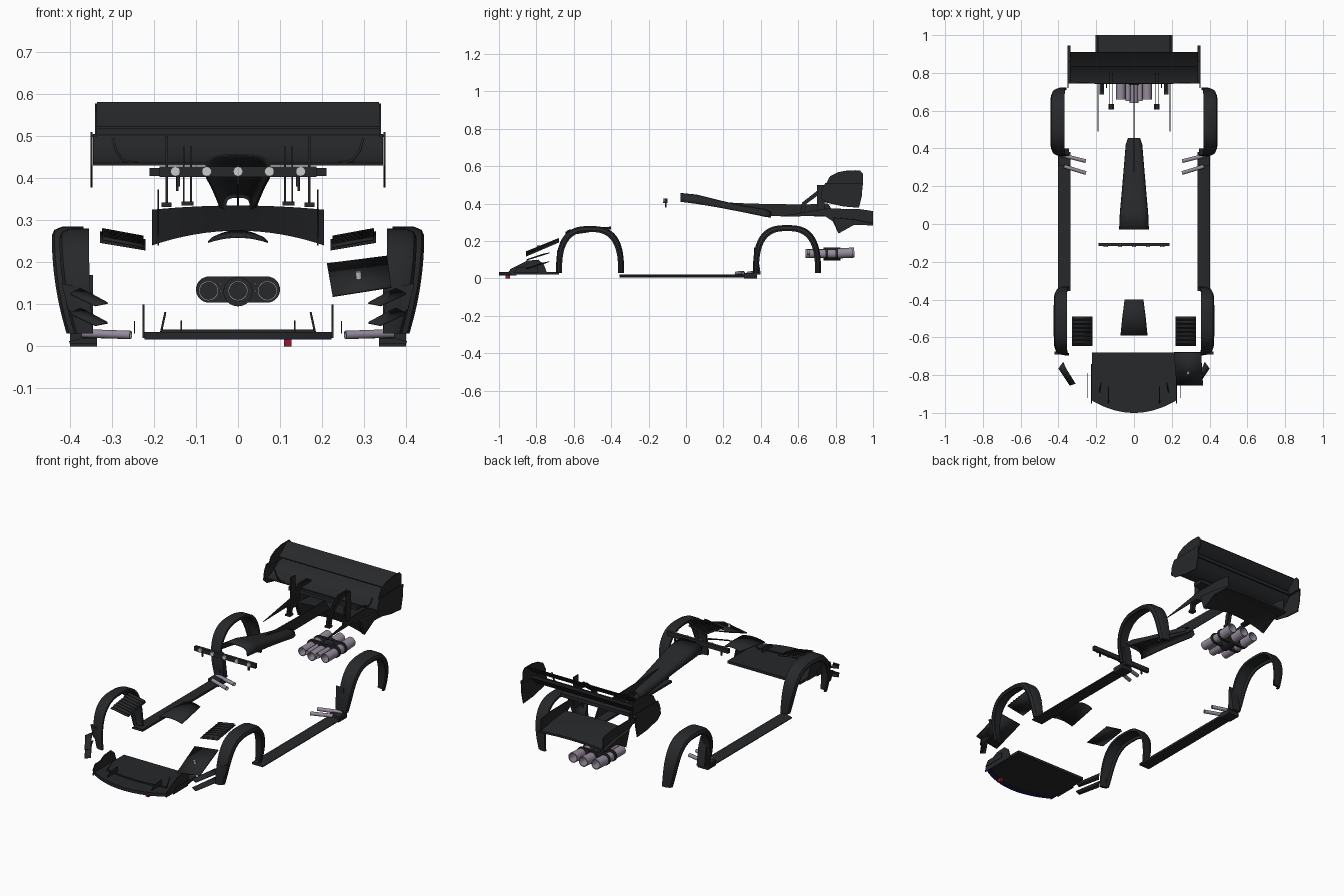
import bpy, bmesh
from math import sin, cos, pi, copysign
from mathutils import Vector

if "Cube" in bpy.data.objects:
    bpy.data.objects.remove(bpy.data.objects["Cube"])


def material(name, rgb):
    m = bpy.data.materials.new(name)
    m.diffuse_color = (*rgb, 1)
    m.use_nodes = True
    m.node_tree.nodes["Principled BSDF"].inputs["Base Color"].default_value = m.diffuse_color
    return m


DARK = material("carbon", (0.02, 0.021, 0.023))
PIPE = material("titanium", (0.30, 0.26, 0.33))
WHITE = material("lamp_white", (0.8, 0.8, 0.8))
RED = material("red", (0.3, 0.01, 0.02))
BLUE = material("navy", (0.01, 0.015, 0.08))


def mesh(name, verts, faces, mat=DARK, mirror=False, thick=0, smooth=True):
    me = bpy.data.meshes.new(name)
    me.from_pydata([tuple(v) for v in verts], [], faces)
    bm = bmesh.new()
    bm.from_mesh(me)
    bmesh.ops.recalc_face_normals(bm, faces=bm.faces)
    bm.to_mesh(me)
    bm.free()
    ob = bpy.data.objects.new(name, me)
    bpy.context.collection.objects.link(ob)
    me.materials.append(mat)
    if thick:
        s = ob.modifiers.new("Solidify", "SOLIDIFY")
        s.thickness, s.offset = thick, 0
    if mirror:
        ob.modifiers.new("Mirror", "MIRROR").use_mirror_merge = False
    if smooth:
        bpy.ops.object.select_all(action="DESELECT")
        ob.select_set(True)
        bpy.context.view_layer.objects.active = ob
        bpy.ops.object.shade_smooth_by_angle(angle=0.6)
    return ob


def loft(name, rings, closed=True, caps=True, wrap=False, **kw):
    n, m = len(rings[0]), len(rings)
    verts = [v for r in rings for v in r]
    faces = [(i * n + j, i * n + (j + 1) % n, (i + 1) % m * n + (j + 1) % n, (i + 1) % m * n + j)
             for i in range(m if wrap else m - 1) for j in range(n if closed else n - 1)]
    if closed and caps and not wrap:
        faces += [tuple(range(n)), tuple(range((m - 1) * n, m * n))]
    return mesh(name, verts, faces, **kw)


def prism(name, pts, axis, a, b, **kw):
    put = {"x": lambda p, d: (d, *p), "y": lambda p, d: (p[0], d, p[1]), "z": lambda p, d: (*p, d)}[axis]
    return loft(name, [[put(p, d) for p in pts] for d in (a, b)], **kw)


def box(name, x, y, z, **kw):
    return prism(name, [(x[0], y[0]), (x[1], y[0]), (x[1], y[1]), (x[0], y[1])], "z", *z, **kw)


def ring(c, d, r, n=20):
    q = Vector(d).to_track_quat("Z", "Y")
    return [Vector(c) + q @ Vector((r * cos(2 * pi * i / n), r * sin(2 * pi * i / n), 0)) for i in range(n)]


def rod(name, p, q, r, **kw):
    d = Vector(q) - Vector(p)
    return loft(name, [ring(p, d, r), ring(q, d, r)], **kw)


def pipe(name, p, q, r, **kw):
    d = Vector(q) - Vector(p)
    return loft(name, [ring(p, d, r), ring(q, d, r), ring(q, d, r * .85), ring(p, d, r * .85)],
                wrap=True, mat=PIPE, **kw)


# Wheel arch flares: a lipped section swept round a squarish arch
def arch(name, cy, a, top, x0, x1):
    rings = []
    for i in range(33):
        t = pi * i / 32
        c, s = copysign(abs(cos(t)) ** .72, cos(t)), sin(t) ** .72
        w = (1 - s) ** 2
        xi, xo = x0 - .01 * w, x1 - .035 * w
        sec = [(xi, 0), (xo - .025, 0), (xo - .006, -.008), (xo, -.022), (xo - .004, -.032),
               (xo - .012, -.032), (xo - .016, -.018), (xi, -.012)]
        rings.append([(x, cy + (a + d) * c, .03 + (top - .03 + d) * s) for x, d in sec])
    loft(name, rings, mirror=True)


arch("front_fender_flare", -.513, .182, .28, .355, .425)
arch("rear_fender_flare", .54, .182, .285, .368, .443)
prism("rear_flare_foot", [(.358, .02), (.40, .02), (.385, .12), (.365, .17)], "x", .345, .392, mirror=True)
prism("front_flare_gill", [(.375, .14), (.42, .15), (.405, .09), (.375, .06)], "y", -.69, -.675, mirror=True)

# Side skirts with turned-up edge, end feet and side exhausts
prism("side_skirt", [(.335, .006), (.40, .006), (.402, .012), (.37, .02), (.335, .018)],
      "y", -.355, .38, mirror=True)
box("skirt_rear_foot", (.335, .40), (.31, .38), (0, .03), mirror=True)
pipe("side_exhaust_rear", (.255, .333, .027), (.385, .365, .031), .01, mirror=True)
pipe("side_exhaust_front", (.255, .27, .027), (.37, .305, .031), .01, mirror=True)

# Front splitter with bowed nose
nose = [(.222 * k / 8, -1 + .065 * (k / 8) ** 2) for k in range(-8, 9)]
prism("splitter", nose + [(.222, -.68), (-.222, -.68)], "z", .02, .034)
prism("splitter_blue_edge", nose + [(x, y + .03) for x, y in reversed(nose)], "z", .0165, .02, mat=BLUE)
prism("splitter_end_plate", [(-.95, .02), (-.94, .05), (-.85, .095), (-.79, .10), (-.76, .075), (-.74, .02)],
      "x", .223, .227, mirror=True)
prism("splitter_outer_fin", [(-.92, .03), (-.90, .06), (-.79, .06), (-.79, .03)], "x", .245, .248, mirror=True)
prism("splitter_strake", [(-.95, .034), (-.93, .055), (-.86, .062), (-.86, .034)], "x", .133, .137, mirror=True)
rod("splitter_stay", (.183, -.89, .034), (.173, -.84, .08), .0025, mirror=True)
loft("splitter_lip", [[(x, -.905 + .02 * (x / .18) ** 2 + dy, z) for dy, z in
                      ((0, .034), (.008, .034), (.008, .04), (0, .04))] for x in [.18 * k / 8 for k in range(-8, 9)]])
box("tow_hook", (.11, .127), (-.965, -.94), (0, .02), mat=RED)

# Dive planes, two on each front corner
for nm, z in (("upper", .115), ("lower", .068)):
    pts = [(.30, -.83, z - .012), (.345, -.85, z - .022), (.335, -.79, z + .002), (.39, -.77, z + .005),
           (.365, -.73, z + .025), (.30, -.83, z - .008)]
    mesh(nm + "_dive_plane", [(.31, -.845, z - .012), (.34, -.855, z - .018), (.40, -.765, z + .01),
                              (.375, -.73, z + .022), (.36, -.765, z + .015)], [(0, 1, 2, 3, 4)],
         thick=.004, mirror=True)

# Headlight cover on one side
mesh("headlight_cover", [(.225, -.855, .12), (.365, -.855, .142), (.355, -.68, .213), (.212, -.68, .195)],
     [(0, 1, 2, 3)], thick=.006)
rod("headlight_fastener", (.288, -.785, .158), (.286, -.79, .178), .007, mat=WHITE)

# Hood louvres and centre vent
mesh("hood_louvre_panel", [(.22, -.645, .23), (.328, -.645, .248), (.328, -.49, .272), (.22, -.49, .253)],
     [(0, 1, 2, 3)], thick=.004, mirror=True)
for i in range(7):
    y, z = -.635 + .021 * i, .236 + .003 * i
    mesh("hood_louvre_slat", [(.225, y, z), (.323, y, z + .018), (.323, y + .017, z + .026), (.225, y + .017, z + .008)],
         [(0, 1, 2, 3)], thick=.003, mirror=True)
loft("hood_centre_vent", [[(w * k / 5, y, z - .012 * (k / 5) ** 2) for k in range(-5, 6)]
                          for w, y, z in ((.071, -.59, .26), (.061, -.49, .27), (.049, -.4, .275))],
     closed=False, thick=.004)

# Roof lamp bar
box("lamp_bar", (-.187, .187), (-.116, -.10), (.403, .428))
box("lamp_bar_bracket", (.138, .146), (-.112, -.104), (.38, .403), mirror=True)
for i in range(-2, 3):
    rod("roof_lamp", (i * .0745, -.123, .416), (i * .0745, -.11, .416), .0115, mat=WHITE)

# Roof scoop: flattened arch tapering rearward, with spine fin
rows = []
for y, w, zt, zb in ((-.03, .077, .455, .41), (.06, .073, .446, .398), (.17, .063, .418, .38),
                     (.30, .052, .388, .355), (.42, .042, .368, .33), (.455, .03, .355, .325)):
    rows.append([(copysign(w * abs(cos(t)) ** .6, cos(t)), y, zb + (zt - zb) * sin(t) ** .6)
                 for t in [pi * k / 16 for k in range(17)]])
loft("roof_scoop", rows, closed=False, thick=.004)
prism("spine_fin", [(.2, .385), (.2, .407), (.35, .4), (.62, .395), (.76, .40), (.8, .335), (.45, .335)], "x", -.002, .002)

# Tail spoiler: arched wedge between two long fins
wedge = ((.785, .335, .01), (.90, .325, .01), (1.0, .305, .012), (1.0, .293, .01),
         (.90, .287, -.005), (.815, .24, -.035))
loft("tail_spoiler", [[(.205 * k / 8, y, z - d * (k / 8) ** 2 if d > 0 else z - d * (1 - (k / 8) ** 2))
                       for y, z, d in wedge] for k in range(-8, 9)])
prism("tail_fin", [(.49, .33), (.62, .352), (.75, .373), (.92, .372), (1.0, .36), (1.0, .292), (.89, .285),
                   (.815, .24), (.785, .305), (.74, .335)], "x", .188, .192, mirror=True)


# Rear wing: curved aerofoils
def foil(name, pts, t, w):
    n = len(pts) - 1
    up = [(y, z + t * sin(pi * (.12 + .82 * i / n))) for i, (y, z) in enumerate(pts)]
    prism(name, up + [(y, z - .002) for y, z in reversed(pts)], "x", -w, w)


foil("wing_main_plane", [(.745, .432), (.775, .432), (.81, .448), (.84, .474), (.862, .503)], .012, .345)
foil("wing_flap", [(.835, .52), (.86, .532), (.885, .552), (.91, .58)], .007, .336)
box("wing_gurney", (-.335, .335), (.86, .87), (.50, .518))
box("wing_lower_plate", (-.21, .21), (.74, .80), (.405, .424))
prism("wing_end_plate", [(.72, .43), (.728, .478), (.745, .51), (.945, .51), (.94, .44), (.925, .378), (.84, .385), (.75, .405)],
      "x", .346, .351, mirror=True)
prism("wing_upper_end_plate", [(.745, .50), (.77, .546), (.81, .567), (.866, .578), (.93, .578), (.945, .56), (.945, .50)],
      "x", .335, .340, mirror=True)
box("end_plate_joint", (.336, .35), (.745, .945), (.498, .504), mirror=True)
loft("wing_curved_stay", [[(x, y, z) for y in (.745, .75)] for x, z in ((.24, .435), (.272, .442), (.29, .465), (.298, .495))],
     closed=False, thick=.006, mirror=True)

# Wing supports and mounting feet
for x in (.112, .129):
    prism("swan_neck", [(.61, .34), (.63, .34), (.645, .40), (.72, .455), (.80, .46), (.79, .475), (.71, .475), (.62, .405)],
          "x", x - .002, x + .002, mirror=True)
box("swan_neck_foot", (.106, .135), (.605, .635), (.335, .345), mirror=True)
box("wing_post", (.167, .173), (.70, .74), (.335, .50), mirror=True)
box("wing_post_foot", (.158, .182), (.685, .745), (.332, .342), mirror=True)
box("wing_short_post", (.142, .147), (.72, .74), (.37, .41), mirror=True)

# Rear exhaust cluster
for x in (-.07, 0, .07):
    pipe("exhaust_tip", (x, .80, .133), (x, .89 + .01 * (x == 0), .138), .027)
    pipe("exhaust_body", (x, .66 if x else .64, .132), (x, .80, .132), .024)
for x in (-.032, .032):
    pipe("exhaust_feed", (x, .65, .14), (x, .76, .14), .014)
pill = [(copysign(.07, cos(t)) + .03 * cos(t), .135 + .031 * sin(t)) for t in [2 * pi * (k + .5) / 24 for k in range(24)]]
for y in (.745, .80):
    prism("exhaust_flange", pill, "y", y, y + .014)
rod("exhaust_collar", (0, .735, .13), (0, .825, .13), .035)
